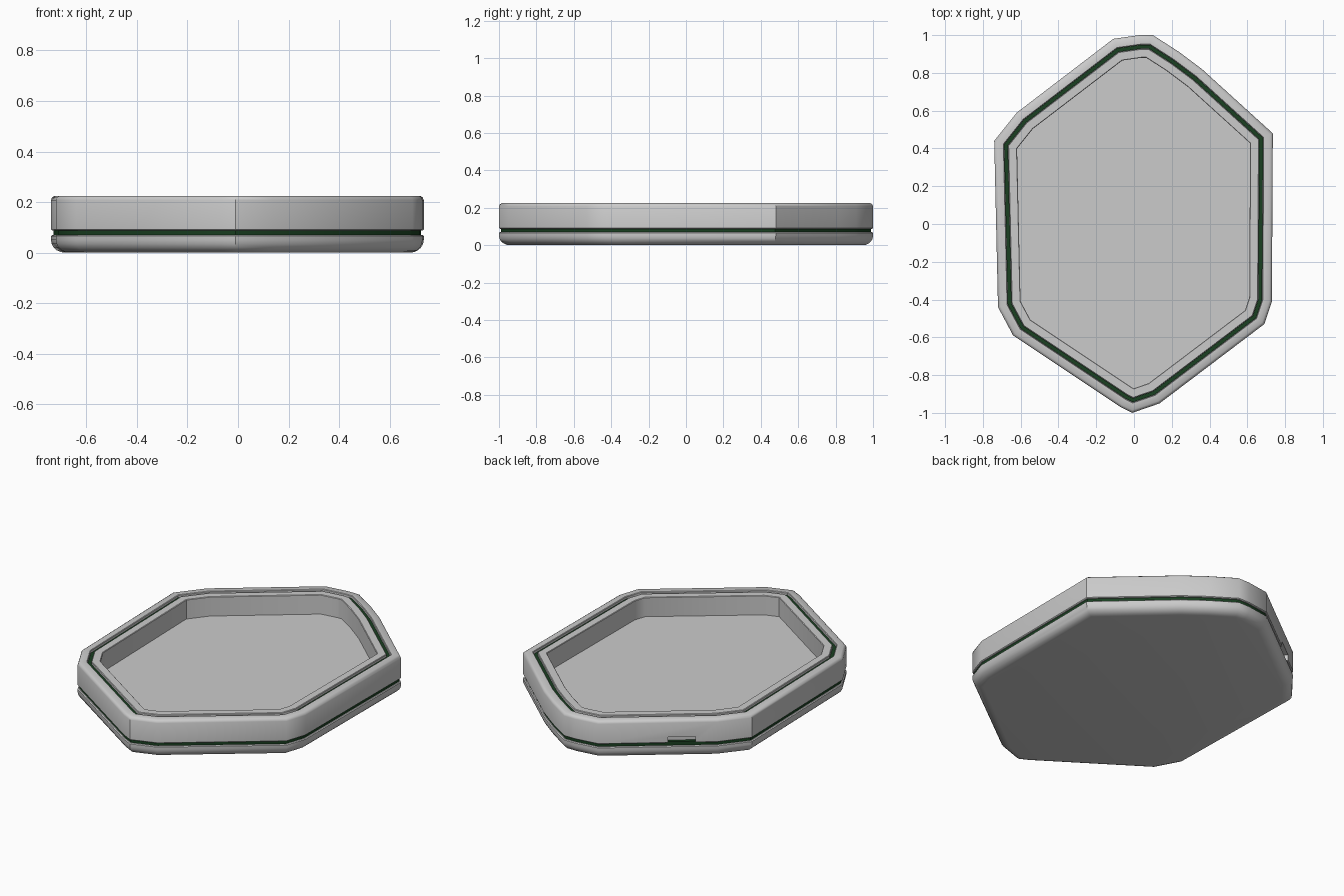
import bpy, bmesh, math
from mathutils import Vector

if "Cube" in bpy.data.objects:
    bpy.data.objects.remove(bpy.data.objects["Cube"])

# Outer outline, clockwise from the left upper corner
OUT = [Vector(p) for p in [
    (-.74, .44), (-.62, .59), (-.11, .98), (.03, 1), (.10, 1), (.24, .91),
    (.36, .82), (.735, .48), (.73, -.41), (.69, -.53), (.135, -.95),
    (-.01, -1), (-.07, -.97), (-.64, -.59), (-.72, -.44)]]


def inset(d):
    """Mitred inward offset of the outline."""
    res, n = [], len(OUT)
    for i, p in enumerate(OUT):
        a = (p - OUT[i - 1]).normalized()
        b = (OUT[(i + 1) % n] - p).normalized()
        na, nb = Vector((a.y, -a.x)), Vector((b.y, -b.x))
        m = (na + nb).normalized()
        res.append(p + m * d / m.dot(na))
    return res


def loft(name, profile, caps=True, color=None):
    """Skin (inset, z) rings; cap both ends or join last ring to first."""
    bm = bmesh.new()
    rings = [[bm.verts.new((p.x, p.y, z)) for p in inset(d)] for d, z in profile]
    n = len(OUT)
    pairs = list(zip(rings, rings[1:]))
    if caps:
        bm.faces.new(rings[0])
        bm.faces.new(rings[-1])
    else:
        pairs.append((rings[-1], rings[0]))
    for r, s in pairs:
        for i in range(n):
            j = (i + 1) % n
            bm.faces.new((r[i], r[j], s[j], s[i]))
    bmesh.ops.recalc_face_normals(bm, faces=bm.faces)
    me = bpy.data.meshes.new(name)
    bm.to_mesh(me)
    bm.free()
    ob = bpy.data.objects.new(name, me)
    bpy.context.collection.objects.link(ob)
    if color:
        mat = bpy.data.materials.new(name + "_colour")
        mat.diffuse_color = color
        mat.use_nodes = True
        mat.node_tree.nodes["Principled BSDF"].inputs["Base Color"].default_value = mat.diffuse_color
        me.materials.append(mat)
    return ob


def smooth(ob):
    bpy.ops.object.select_all(action='DESELECT')
    ob.select_set(True)
    bpy.context.view_layer.objects.active = ob
    bpy.ops.object.shade_smooth_by_angle(angle=math.radians(35))


green = (.01, .05, .015, 1)

# Rounded lower shell
curve = [(.055 - .055 * math.sin(a), .05 - .05 * math.cos(a))
         for a in [math.radians(18 * k) for k in range(6)]]
lower = loft("lower_shell", curve + [(0, .066), (.005, .07)])

# Upper shell: outer wall, rim with groove, recessed tray floor
upper = loft("upper_shell", [
    (.005, .088), (0, .092), (0, .208), (.004, .218), (.014, .225),
    (.048, .225), (.051, .222), (.051, .2), (.073, .2), (.073, .222),
    (.076, .225), (.117, .225), (.12, .222), (.12, .11)])

# Dark green seam band and rim inlay
band = loft("seam_band", [(.01, .066), (.01, .092), (.04, .092), (.04, .066)], False, green)
inlay = loft("rim_inlay", [(.052, .195), (.052, .21), (.072, .21), (.072, .195)], False, green)

# Small thumb notch in the upper left edge
a, b = OUT[1], OUT[2]
mid = a.lerp(b, .3)
bpy.ops.mesh.primitive_cube_add(size=1, location=(mid.x, mid.y, .103),
                                rotation=(0, 0, math.atan2(b.y - a.y, b.x - a.x)))
cutter = bpy.context.object
cutter.name = "notch_cutter"
cutter.scale = (.15, .06, .04)
cutter.hide_render = True
bpy.context.view_layer.update()
mod = upper.modifiers.new("notch", 'BOOLEAN')
mod.operation = 'DIFFERENCE'
mod.solver = 'EXACT'
mod.object = cutter
bpy.context.view_layer.objects.active = upper
bpy.ops.object.modifier_apply(modifier="notch")
bpy.data.objects.remove(cutter)

for ob in (lower, upper, band, inlay):
    smooth(ob)
